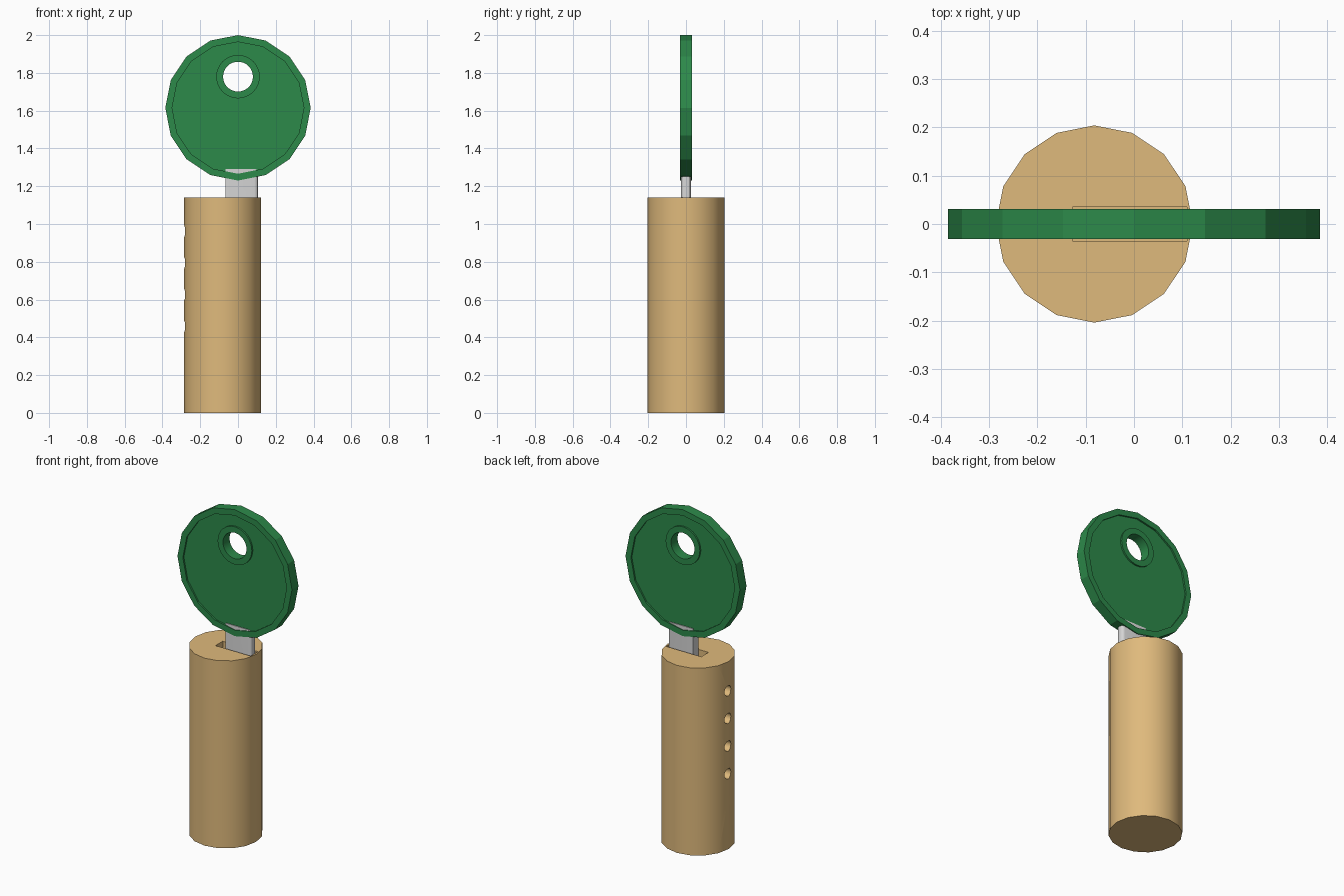
import bpy, bmesh, math
from mathutils import Matrix

if "Cube" in bpy.data.objects:
    bpy.data.objects.remove(bpy.data.objects["Cube"])


def material(name, srgb):
    m = bpy.data.materials.new(name)
    m.diffuse_color = [(c / 255) ** 2.2 for c in srgb] + [1]
    m.use_nodes = True
    m.node_tree.nodes["Principled BSDF"].inputs["Base Color"].default_value = m.diffuse_color
    return m


GREEN = material("green_plastic", (48, 136, 75))
BRASS = material("brass", (222, 184, 123))
STEEL = material("steel", (214, 214, 214))


def add(name, bm, mat):
    bmesh.ops.recalc_face_normals(bm, faces=bm.faces)
    me = bpy.data.meshes.new(name)
    bm.to_mesh(me)
    bm.free()
    me.materials.append(mat)
    ob = bpy.data.objects.new(name, me)
    bpy.context.collection.objects.link(ob)
    return ob


def cylinder(name, r, length, center, axis, sides, mat):
    bm = bmesh.new()
    bmesh.ops.create_cone(bm, cap_ends=True, segments=sides, radius1=r, radius2=r, depth=length)
    rot = {'X': Matrix.Rotation(math.pi / 2, 4, 'Y'),
           'Y': Matrix.Rotation(math.pi / 2, 4, 'X'),
           'Z': Matrix()}[axis]
    bm.transform(Matrix.Translation(center) @ rot)
    return add(name, bm, mat)


def extrude_xz(name, pts, half, mat):
    bm = bmesh.new()
    f = bm.faces.new([bm.verts.new((x, -half, z)) for x, z in pts])
    new = bmesh.ops.extrude_face_region(bm, geom=[f])['geom']
    bmesh.ops.translate(bm, vec=(0, 2 * half, 0),
                        verts=[v for v in new if isinstance(v, bmesh.types.BMVert)])
    return add(name, bm, mat)


def activate(ob):
    bpy.ops.object.select_all(action='DESELECT')
    ob.select_set(True)
    bpy.context.view_layer.objects.active = ob


def cut(ob, cutters):
    activate(ob)
    for c in cutters:
        mod = ob.modifiers.new("cut", 'BOOLEAN')
        mod.operation, mod.solver, mod.object = 'DIFFERENCE', 'EXACT', c
        bpy.ops.object.modifier_apply(modifier=mod.name)
        bpy.data.objects.remove(c)


def smooth(ob):
    activate(ob)
    bpy.ops.object.shade_smooth_by_angle(angle=math.radians(30))


# key head: faceted disc, recessed on both faces
T = 0.0315
head = cylinder("key_head", 0.385, 2 * T, (0, 0, 1.615), 'Y', 16, GREEN)
recesses = [cylinder("recess", 0.349, 0.04, (0, s * (T - 0.01 + 0.02), 1.615), 'Y', 16, GREEN)
            for s in (-1, 1)]
cut(head, recesses + [cylinder("hole", 0.1, 0.2, (0, 0, 1.78), 'Y', 24, GREEN)])

# raised collar round the key ring hole
collar = cylinder("ring_hole_collar", 0.115, 2 * T, (0, 0, 1.78), 'Y', 32, GREEN)
cut(collar, [cylinder("hole", 0.079, 0.2, (0, 0, 1.78), 'Y', 32, GREEN)])
smooth(collar)

# lock barrel with keyway and a row of pin holes
PINS = [0.29 + 0.168 * i for i in range(5)]
barrel = cylinder("lock_barrel", 0.204, 1.14, (-0.082, 0, 0.57), 'Z', 16, BRASS)
keyway = extrude_xz("keyway", [(-0.127, 0.12), (0.11, 0.12), (0.11, 1.3), (-0.127, 1.3)], 0.035, BRASS)
cut(barrel, [keyway] + [cylinder("pin_hole", 0.031, 0.25, (-0.22, 0, z), 'X', 16, BRASS) for z in PINS])
smooth(barrel)

# key blade with a notch at each pin and a rounded back edge
pts = [(0.105, 1.29), (0.105, 0.2), (0.02, 0.14)]
for i, z in enumerate(PINS):
    d = (-0.03, 0.0, -0.02, 0.01, -0.03)[i]
    pts += [(-0.065, z - 0.06), (d, z - 0.02), (d, z + 0.02), (-0.065, z + 0.06)]
pts += [(-0.065, 1.29)]
blade = extrude_xz("key_blade", pts, 0.026, STEEL)
bm = bmesh.new()
bm.from_mesh(blade.data)
edges = [e for e in bm.edges if all(v.co.x > 0.1 for v in e.verts)
         and abs(e.verts[0].co.z - e.verts[1].co.z) > 0.5]
bmesh.ops.bevel(bm, geom=edges, offset=0.018, segments=3, profile=0.5, affect='EDGES')
bm.to_mesh(blade.data)
bm.free()
smooth(blade)
